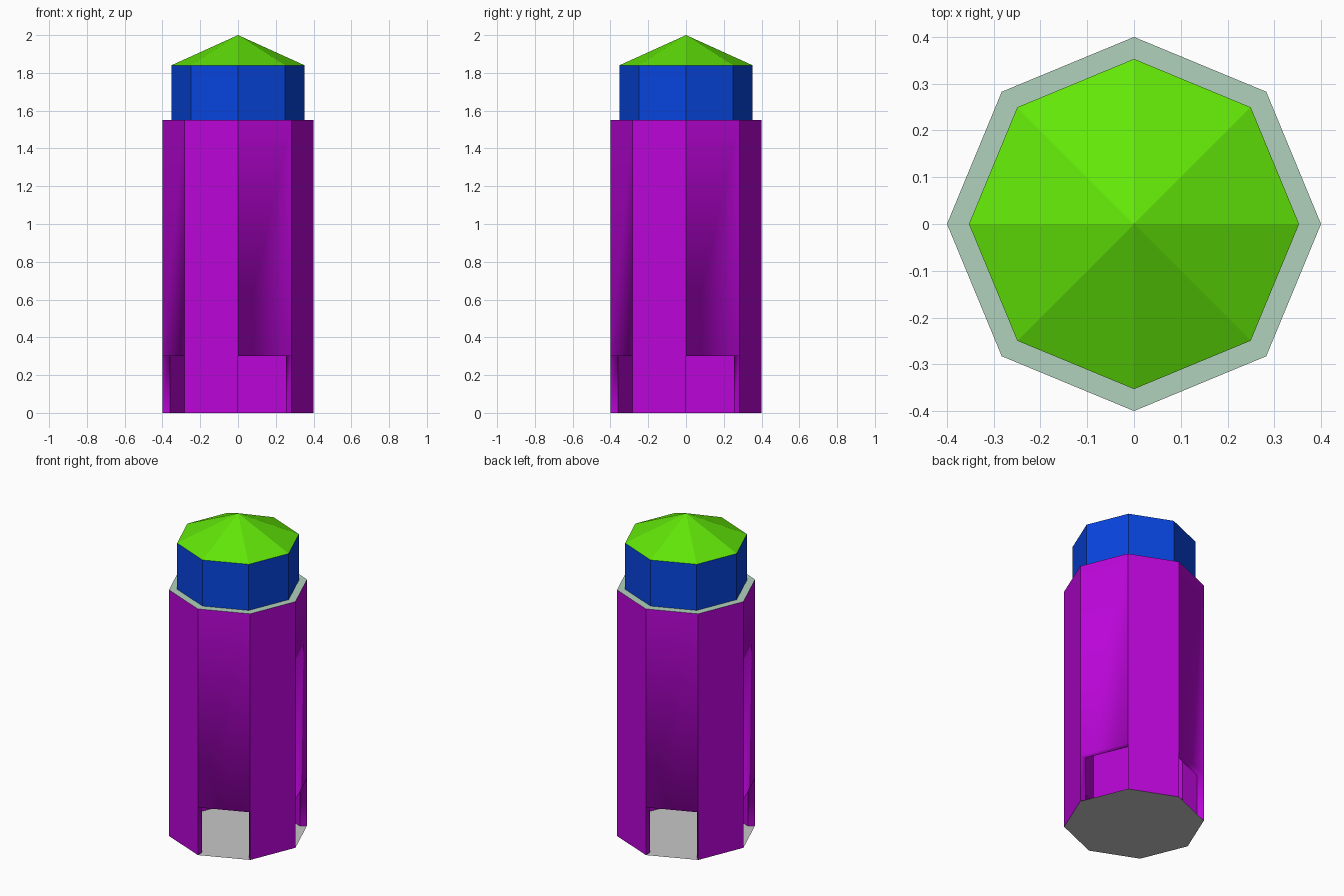
import bpy, bmesh, math

SIDES = 8
WALL_R, INNER_R, TOP_R = 0.4, 0.36, 0.353
DOOR_Z, WALL_Z, EAVE_Z, TIP_Z = 0.3, 1.55, 1.84, 2.0

cube = bpy.data.objects.get("Cube")
if cube:
    bpy.data.objects.remove(cube, do_unlink=True)


def material(name, r, g, b):
    """Make a flat material from 0-255 screen values."""
    colour = [(c / 255) ** 2.2 for c in (r, g, b)] + [1]
    mat = bpy.data.materials.new(name)
    mat.use_nodes = True
    mat.diffuse_color = colour
    bsdf = next(n for n in mat.node_tree.nodes if n.type == 'BSDF_PRINCIPLED')
    bsdf.inputs["Base Color"].default_value = colour
    return mat


def point(k, radius, z):
    a = math.tau * (k % SIDES) / SIDES
    return (radius * math.cos(a), radius * math.sin(a), z)


def finish(bm, name, mat):
    mesh = bpy.data.meshes.new(name)
    bm.to_mesh(mesh)
    bm.free()
    mesh.materials.append(mat)
    obj = bpy.data.objects.new(name, mesh)
    bpy.context.collection.objects.link(obj)
    return obj


def add(bm, points, smooth=False, flip=False):
    if flip:
        points = points[::-1]
    face = bm.faces.new([bm.verts.new(p) for p in points])
    face.smooth = smooth


def disc(name, radius, z, mat, down=False):
    bm = bmesh.new()
    add(bm, [point(k, radius, z) for k in range(SIDES)], flip=down)
    return finish(bm, name, mat)


purple = material("purple wall", 186, 14, 216)
blue = material("blue drum", 16, 71, 222)
green = material("green roof", 98, 230, 16)
pale = material("pale green ledge", 176, 208, 187)
grey = material("light grey floor", 198, 198, 198)

# Hollow tower wall with a doorway in every other side
bm = bmesh.new()
for k in range(SIDES):
    n = k + 1
    door = k % 2 == 0
    for radius, inside in ((WALL_R, False), (INNER_R, True)):
        if door:
            outline = [point(k, radius, DOOR_Z), point(n, radius, DOOR_Z),
                       point(n, radius, WALL_Z), point(k, radius, WALL_Z)]
        else:
            outline = [point(k, radius, 0), point(n, radius, 0),
                       point(n, radius, DOOR_Z), point(n, radius, WALL_Z),
                       point(k, radius, WALL_Z), point(k, radius, DOOR_Z)]
        add(bm, outline, smooth=door and not inside, flip=inside)
    if door:
        # Lintel underside and the two jambs
        add(bm, [point(k, WALL_R, DOOR_Z), point(k, INNER_R, DOOR_Z),
                 point(n, INNER_R, DOOR_Z), point(n, WALL_R, DOOR_Z)], smooth=True)
        for side in (k, n):
            add(bm, [point(side, WALL_R, 0), point(side, INNER_R, 0),
                     point(side, INNER_R, DOOR_Z), point(side, WALL_R, DOOR_Z)],
                smooth=True, flip=side == n)
bmesh.ops.remove_doubles(bm, verts=bm.verts[:], dist=0.001)
# Shading only flows between the wall over a door, its lintel and its jambs
for edge in bm.edges:
    edge.smooth = len(edge.link_faces) == 2 and all(f.smooth for f in edge.link_faces)
finish(bm, "tower_wall", purple)

# Floor and the ledge on top of the wall
disc("tower_floor", WALL_R, 0, grey, down=True)
disc("tower_ledge", WALL_R, WALL_Z, pale)

# Narrower upper drum
bm = bmesh.new()
for k in range(SIDES):
    add(bm, [point(k, TOP_R, WALL_Z), point(k + 1, TOP_R, WALL_Z),
             point(k + 1, TOP_R, EAVE_Z), point(k, TOP_R, EAVE_Z)])
bmesh.ops.remove_doubles(bm, verts=bm.verts[:], dist=0.001)
finish(bm, "upper_drum", blue)

# Pointed roof
bm = bmesh.new()
for k in range(SIDES):
    add(bm, [point(k, TOP_R, EAVE_Z), point(k + 1, TOP_R, EAVE_Z), (0, 0, TIP_Z)])
bmesh.ops.remove_doubles(bm, verts=bm.verts[:], dist=0.001)
finish(bm, "roof", green)
